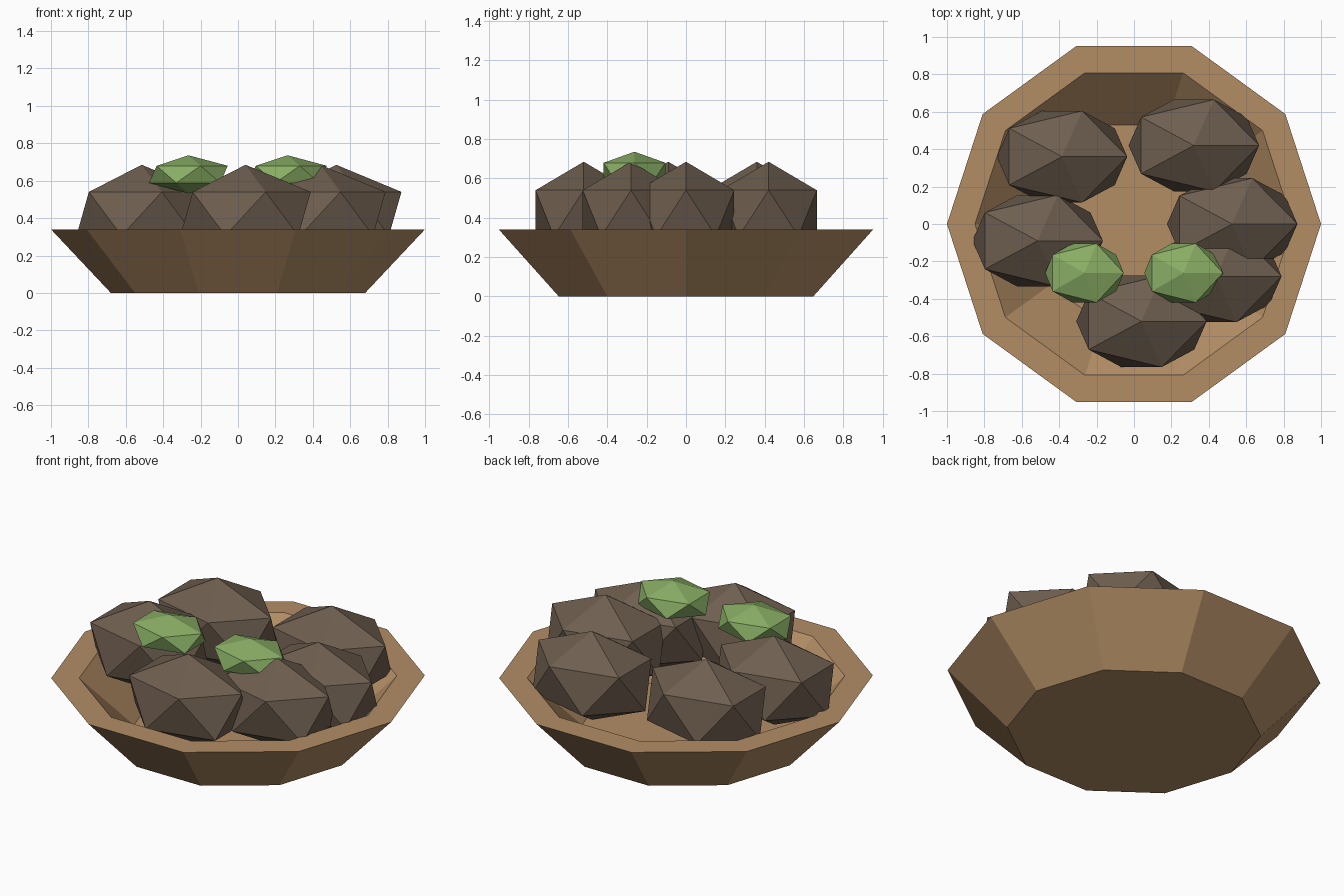
import bpy, bmesh, math

if "Cube" in bpy.data.objects:
    bpy.data.objects.remove(bpy.data.objects["Cube"])


def material(name, rgb):
    m = bpy.data.materials.new(name)
    m.diffuse_color = (*rgb, 1.0)
    m.use_nodes = True
    m.node_tree.nodes["Principled BSDF"].inputs["Base Color"].default_value = m.diffuse_color
    return m


BOWL = material("tan_wood", (0.45, 0.27, 0.13))
LUMP = material("dark_brown", (0.155, 0.112, 0.078))
LEAF = material("leaf_green", (0.25, 0.42, 0.13))


def finish(bm, name, mat, location=(0, 0, 0)):
    bmesh.ops.recalc_face_normals(bm, faces=bm.faces)
    mesh = bpy.data.meshes.new(name)
    bm.to_mesh(mesh)
    bm.free()
    mesh.materials.append(mat)
    obj = bpy.data.objects.new(name, mesh)
    obj.location = location
    bpy.context.collection.objects.link(obj)
    return obj


def faceted_ball(name, location, scale, mat):
    bm = bmesh.new()
    bmesh.ops.create_icosphere(bm, subdivisions=1, radius=1.0)
    bmesh.ops.scale(bm, vec=scale, verts=bm.verts)
    return finish(bm, name, mat, location)


# Ten-sided bowl: base, outer wall, flat rim, inner wall, floor
SIDES = 10
PROFILE = [(0.68, 0.0), (1.0, 0.34), (0.85, 0.34), (0.557, 0.06)]
bm = bmesh.new()
rings = []
for r, z in PROFILE:
    rings.append([bm.verts.new((r * math.cos(math.tau * i / SIDES),
                                r * math.sin(math.tau * i / SIDES), z))
                  for i in range(SIDES)])
for a, b in zip(rings, rings[1:]):
    for i in range(SIDES):
        j = (i + 1) % SIDES
        bm.faces.new((a[i], a[j], b[j], b[i]))
bm.faces.new(rings[0][::-1])
bm.faces.new(rings[-1])
finish(bm, "bowl", BOWL)

# Brown faceted lumps arranged in a ring
LUMP_CENTRES = [(-0.385, 0.36), (0.32, 0.42), (0.525, 0.0),
                (0.44, -0.28), (0.04, -0.52), (-0.515, -0.09)]
for n, (x, y) in enumerate(LUMP_CENTRES, 1):
    faceted_ball(f"brown_lump_{n}", (x, y, 0.423), (0.39, 0.288, 0.262), LUMP)

# Two green garnish pieces resting on top
for side, x in (("left", -0.265), ("right", 0.265)):
    faceted_ball(f"green_garnish_{side}", (x, -0.262, 0.634),
                 (0.235, 0.185, 0.102), LEAF)
